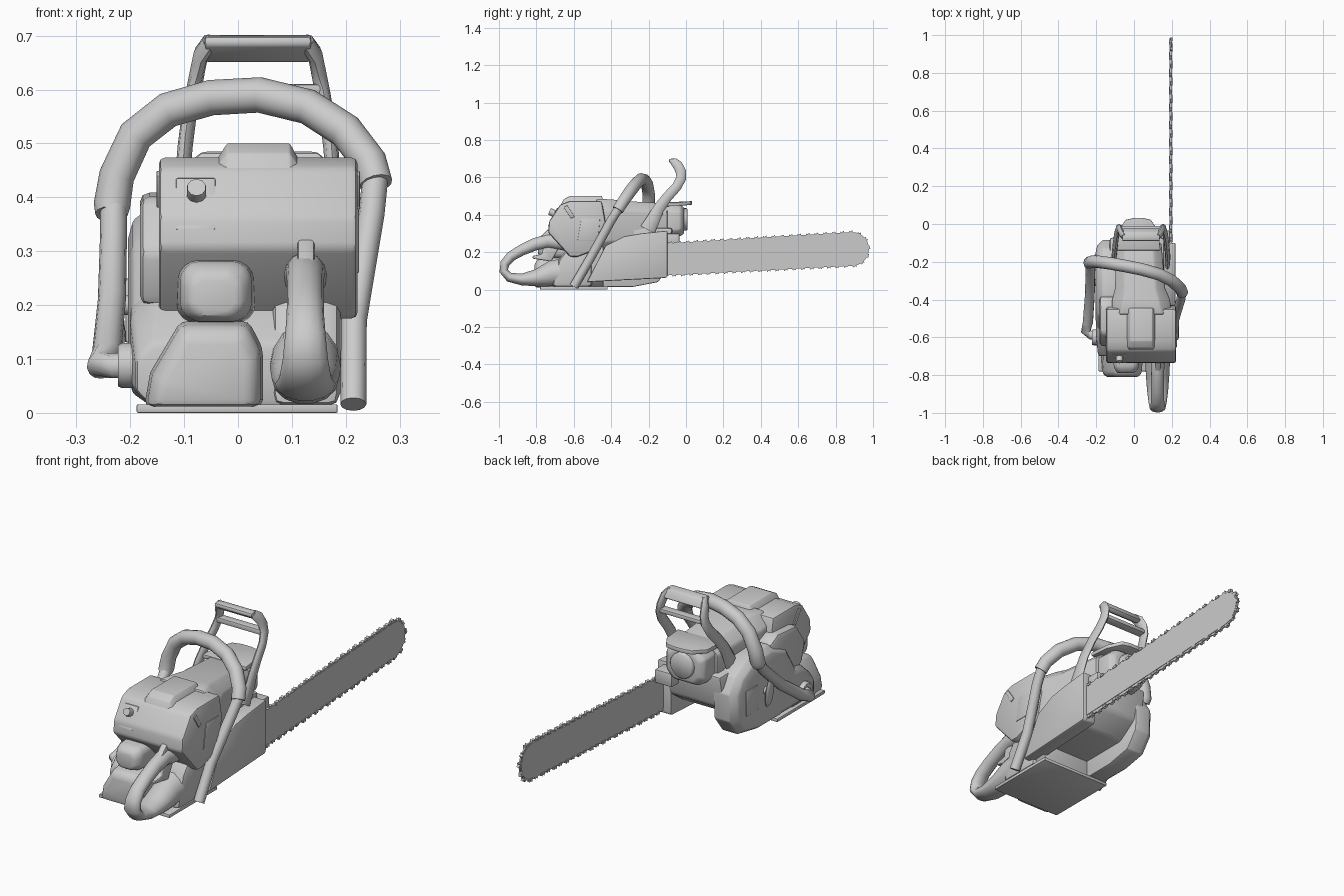
import bpy, bmesh, math
from mathutils import Vector


def loft(name, rings, bevel=0.0, segs=2, angle=35):
    """Skin a row of matching rings, cap the ends, round the hard edges."""
    bm = bmesh.new()
    vs = [[bm.verts.new(p) for p in r] for r in rings]
    n = len(vs[0])
    for a, b in zip(vs, vs[1:]):
        for i in range(n):
            bm.faces.new((a[i], a[(i + 1) % n], b[(i + 1) % n], b[i]))
    bm.faces.new(vs[0])
    bm.faces.new(vs[-1])
    bmesh.ops.recalc_face_normals(bm, faces=bm.faces)
    if bevel:
        hard = [e for e in bm.edges if e.calc_face_angle(0) > 0.45]
        bmesh.ops.bevel(bm, geom=hard, offset=bevel, segments=segs, profile=0.5,
                        affect='EDGES', clamp_overlap=True)
    me = bpy.data.meshes.new(name)
    bm.to_mesh(me)
    bm.free()
    me.shade_smooth()
    me.set_sharp_from_angle(angle=math.radians(angle))
    ob = bpy.data.objects.new(name, me)
    bpy.context.collection.objects.link(ob)
    return ob


def side(name, prof, x0, x1, bevel=0.01):
    """Side (y, z) profile extruded along x."""
    return loft(name, [[(x, y, z) for y, z in prof] for x in (x0, x1)], bevel)


def box(name, x0, x1, y0, y1, z0, z1, bevel=0.006):
    return side(name, [(y0, z0), (y1, z0), (y1, z1), (y0, z1)], x0, x1, bevel)


def octa(y, x0, x1, z0, z1, c):
    """Chamfered rectangle facing y."""
    return [(x0 + c, y, z0), (x1 - c, y, z0), (x1, y, z0 + c), (x1, y, z1 - c),
            (x1 - c, y, z1), (x0 + c, y, z1), (x0, y, z1 - c), (x0, y, z0 + c)]


def sweep(name, pts, ref, sides=12):
    """Sweep an ellipse along (x, y, z, r_ref, r_other) points; ref fixes the first axis."""
    P = [Vector(p[:3]) for p in pts]
    ref, rings = Vector(ref), []
    for i, p in enumerate(P):
        t = (P[min(i + 1, len(P) - 1)] - P[max(i - 1, 0)]).normalized()
        u = (ref - t * ref.dot(t)).normalized()
        w = t.cross(u)
        a, b = pts[i][3:5]
        rings.append([p + u * a * math.cos(k * math.tau / sides) + w * b * math.sin(k * math.tau / sides)
                      for k in range(sides)])
    return loft(name, rings, angle=50)


def disc(name, c, axis, r, h, sides=20):
    c, d = Vector(c), Vector(axis) * h / 2
    r2 = r * 0.92
    return sweep(name, [(*(c - d), r, r), (*(c + d * 0.6), r, r), (*(c + d), r2, r2)],
                 (0, 0, 1), sides)


def bar_outline(r, lo, hi, y0):
    """Guide bar side shape with a round nose of radius r."""
    arc = [math.pi * i / 14 for i in range(15)]
    return [(y0, lo)] + [(0.888 + r * math.sin(a), 0.217 - r * math.cos(a)) for a in arc] + [(y0, hi)]


# guide bar and chain band
side("guide_bar", bar_outline(0.083, 0.082, 0.238, -0.3), 0.189, 0.201, 0)
edge = bar_outline(0.09, 0.075, 0.246, -0.12)
side("chain_band", edge, 0.1915, 0.1985, 0)

# chain cutters spaced along the band
path = [Vector((0, y, z)) for y, z in edge]
carry, k = 0.01, 0
for a, b in zip(path, path[1:]):
    d, L = (b - a).normalized(), (b - a).length
    n = Vector((0, d.z, -d.y))
    while carry < L:
        p = a + d * carry
        q = [p - d * 0.012 - n * 0.006, p + d * 0.012 - n * 0.006, p + d * 0.009 + n * 0.008,
             p + d * 0.004 + n * 0.003, p - d * 0.008 + n * 0.009]
        off = 0.002 if k % 2 else -0.002
        side("chain_cutter", [(v.y, v.z) for v in q], 0.188 + off, 0.202 + off, 0)
        carry += 0.046
        k += 1
    carry -= L

# clutch cover on the right
cover = [(-0.53, 0.04), (-0.11, 0.062), (-0.1, 0.07), (-0.1, 0.315), (-0.24, 0.3), (-0.33, 0.285), (-0.43, 0.235)]
side("clutch_cover", cover, 0.15, 0.22, 0.014)
box("bumper_spike_mount", 0.1, 0.19, -0.12, -0.035, 0.235, 0.3)

# crankcase, base and fuel tank
side("crankcase", [(-0.6, 0.1), (-0.2, 0.1), (-0.1, 0.17), (-0.07, 0.33), (-0.6, 0.33)], -0.13, 0.16, 0.015)
box("base_plate", -0.188, 0.185, -0.78, -0.42, 0.0, 0.016, 0.003)
loft("rear_case", [octa(-0.7, -0.19, 0.17, 0.01, 0.13, 0.03), octa(-0.6, -0.2, 0.18, 0.01, 0.22, 0.04),
                   octa(-0.44, -0.2, 0.18, 0.01, 0.26, 0.04)], 0.012)
tank = [(-0.174, 0.012), (0.046, 0.012), (0.046, 0.12), (0.02, 0.17), (-0.107, 0.17), (-0.163, 0.075)]
loft("fuel_tank", [[(-0.063 + (x + 0.063) * s, y, 0.012 + (z - 0.012) * h) for x, z in tank]
                   for y, s, h in [(-0.81, 0.78, 0.8), (-0.79, 0.95, 0.95), (-0.72, 1, 1), (-0.55, 1, 1)]], 0.012)
loft("intake_bulb", [octa(-0.79, -0.09, 0.005, 0.178, 0.258, 0.02), octa(-0.76, -0.107, 0.025, 0.17, 0.28, 0.022),
                     octa(-0.6, -0.115, 0.033, 0.165, 0.29, 0.02)], 0.012)
disc("fuel_cap", (-0.205, -0.6, 0.088), (-1, 0, 0), 0.042, 0.035)

# starter housing on the left: rounded shell stepping inward
shell = [(-0.13, 0.32), (-0.085, 0.25), (-0.09, 0.12), (-0.15, 0.04), (-0.28, 0.015), (-0.45, 0.015), (-0.56, 0.06),
         (-0.58, 0.2), (-0.5, 0.33), (-0.38, 0.38), (-0.22, 0.37)]
loft("starter_housing", [[(x, -0.32 + (y + 0.32) * s, 0.19 + (z - 0.19) * s) for y, z in shell]
                         for x, s in [(-0.085, 1), (-0.165, 1), (-0.195, 0.88), (-0.204, 0.7)]], 0.006)
box("starter_vent", -0.209, -0.195, -0.25, -0.16, 0.13, 0.25, 0.005)
side("left_upper_cover", [(-0.62, 0.2), (-0.4, 0.2), (-0.38, 0.38), (-0.44, 0.41), (-0.58, 0.4), (-0.65, 0.3)],
     -0.182, -0.1, 0.018)
sweep("starter_pull_handle", [(-0.214, -0.31, 0.13, 0.006, 0.012), (-0.219, -0.31, 0.15, 0.01, 0.022),
      (-0.225, -0.31, 0.2, 0.011, 0.03), (-0.231, -0.31, 0.25, 0.009, 0.022), (-0.234, -0.31, 0.27, 0.005, 0.01)], (1, 0, 0))
disc("starter_rope_socket", (-0.205, -0.31, 0.2), (-1, 0, 0), 0.018, 0.03, 12)

# air filter cover with raised centre
prof = [(-0.738, 0.305), (-0.732, 0.365), (-0.672, 0.455), (-0.62, 0.474), (-0.45, 0.474), (-0.43, 0.36),
        (-0.46, 0.22), (-0.58, 0.175), (-0.62, 0.175)]
side("filter_cover", prof, -0.147, 0.222, 0.012)
low = [(-0.69, 0.4), (-0.65, 0.46), (-0.61, 0.472), (-0.45, 0.472), (-0.42, 0.4)]
high = [(-0.69, 0.41), (-0.655, 0.482), (-0.62, 0.5), (-0.45, 0.5), (-0.42, 0.41)]
loft("filter_cover_ridge", [[(x, y, z) for y, z in p] for x, p in
                            [(-0.038, low), (-0.02, high), (0.096, high), (0.112, low)]], 0.003)
for s in (-1, 1):
    c = 0.0375 + s * 0.184
    side("cover_latch", [(-0.655, 0.44), (-0.635, 0.45), (-0.595, 0.39), (-0.615, 0.38)], c - 0.005, c + 0.005, 0.003)
    side("cover_side_panel", [(-0.58, 0.26), (-0.47, 0.26), (-0.46, 0.38), (-0.56, 0.38)], c - 0.003, c + 0.003, 0.002)
side("knob_plate", [(-0.738, 0.34), (-0.69, 0.436), (-0.66, 0.43), (-0.68, 0.34)], -0.115, -0.042, 0.003)
disc("cover_knob", (-0.077, -0.712, 0.41), (0, -0.9, 0.43), 0.019, 0.04, 10)

# cylinder shroud and muffler
loft("cylinder_shroud", [octa(-0.48, -0.12, 0.2, 0.2, 0.485, 0.05), octa(-0.4, -0.115, 0.19, 0.2, 0.482, 0.06),
                         octa(-0.34, -0.1, 0.165, 0.2, 0.474, 0.05), octa(-0.1, -0.095, 0.145, 0.27, 0.46, 0.045)], 0.01)
loft("muffler", [octa(-0.12, -0.085, 0.13, 0.28, 0.45, 0.03), octa(-0.03, -0.08, 0.125, 0.285, 0.45, 0.035),
                 octa(-0.01, -0.06, 0.1, 0.3, 0.44, 0.035)], 0.008)
disc("muffler_cap", (0.022, -0.005, 0.375), (0, 1, 0), 0.06, 0.025)
lip = [(-0.09, -0.14), (-0.085, -0.04), (-0.045, 0.022), (0.0, 0.032), (0.05, 0.032), (0.09, 0.022), (0.13, -0.04), (0.14, -0.14)]
loft("heat_shield", [[(x, y, z + max(0, y + 0.04) * 0.12) for x, y in lip] for z in (0.445, 0.465)], 0.004)

# front wrap handle: thick grip, thinner legs
sweep("front_handle_grip", [(-0.235, -0.215, 0.368, 0.03, 0.03), (-0.234, -0.205, 0.385, 0.034, 0.034),
      (-0.225, -0.2, 0.44, 0.033, 0.033), (-0.19, -0.2, 0.515, 0.033, 0.033), (-0.13, -0.208, 0.562, 0.033, 0.033),
      (-0.05, -0.222, 0.585, 0.033, 0.033), (0.04, -0.24, 0.59, 0.033, 0.033), (0.13, -0.265, 0.568, 0.033, 0.033),
      (0.2, -0.3, 0.523, 0.033, 0.033), (0.245, -0.34, 0.465, 0.032, 0.032), (0.256, -0.365, 0.425, 0.031, 0.031)],
      (0, 1, 0))
sweep("front_handle_right_leg", [(0.255, -0.355, 0.44, 0.024, 0.024), (0.248, -0.4, 0.37, 0.024, 0.024),
      (0.228, -0.465, 0.25, 0.024, 0.024), (0.215, -0.51, 0.17, 0.024, 0.024), (0.214, -0.6, 0.016, 0.024, 0.024)], (1, 0, 0))
sweep("front_handle_left_leg", [(-0.231, -0.2, 0.4, 0.025, 0.025), (-0.231, -0.25, 0.33, 0.025, 0.025),
      (-0.234, -0.38, 0.21, 0.026, 0.026), (-0.244, -0.52, 0.11, 0.027, 0.027), (-0.255, -0.568, 0.088, 0.026, 0.026),
      (-0.23, -0.588, 0.088, 0.024, 0.024), (-0.18, -0.588, 0.088, 0.024, 0.024)], (0, 0.75, -0.66))

# hand guard: flat curved frame, arms joined by bars
arm = [(-0.068, 0.688), (-0.045, 0.665), (-0.027, 0.63), (-0.026, 0.595), (-0.05, 0.55), (-0.1, 0.495),
       (-0.145, 0.435), (-0.175, 0.375), (-0.205, 0.32)]
half = [0.09, 0.106, 0.113, 0.12, 0.128, 0.135, 0.14, 0.142, 0.14]
wide = [0.02, 0.027, 0.028, 0.027, 0.026, 0.027, 0.03, 0.036, 0.042]
for s in (-1, 1):
    sweep("hand_guard_arm", [(0.037 + s * h, y, z, 0.014, w) for (y, z), h, w in zip(arm, half, wide)], (1, 0, 0), 8)
side("hand_guard_top_bar", [(-0.092, 0.682), (-0.045, 0.65), (-0.022, 0.66), (-0.045, 0.695), (-0.07, 0.701), (-0.09, 0.698)],
     -0.062, 0.136, 0.006)
side("hand_guard_middle_bar", [(-0.05, 0.585), (-0.01, 0.59), (-0.01, 0.61), (-0.05, 0.61)], -0.08, 0.155, 0.005)

# rear handle loop, widening into its base
loop = [(-0.56, 0.23, 0.055, 0.045), (-0.66, 0.255, 0.042, 0.045), (-0.74, 0.26, 0.036, 0.038), (-0.81, 0.241, 0.034, 0.034),
        (-0.88, 0.21, 0.034, 0.03), (-0.935, 0.178, 0.035, 0.028), (-0.968, 0.14, 0.038, 0.026), (-0.975, 0.1, 0.042, 0.024),
        (-0.945, 0.066, 0.048, 0.026), (-0.88, 0.054, 0.056, 0.032), (-0.8, 0.062, 0.062, 0.047), (-0.72, 0.085, 0.066, 0.07),
        (-0.6, 0.1, 0.066, 0.08)]
sweep("rear_handle", [(0.125, y, z, a, b) for y, z, a, b in loop], (1, 0, 0), 14)
side("rear_handle_base", [(-0.72, 0.012), (-0.5, 0.012), (-0.5, 0.24), (-0.62, 0.24), (-0.68, 0.16)], 0.062, 0.19, 0.025)
side("throttle_trigger", [(-0.82, 0.165), (-0.72, 0.15), (-0.67, 0.24), (-0.76, 0.25), (-0.77, 0.19), (-0.82, 0.18)],
     0.113, 0.138, 0.006)
side("throttle_lockout", [(-0.83, 0.255), (-0.77, 0.29), (-0.735, 0.325), (-0.72, 0.31), (-0.72, 0.26)], 0.11, 0.142, 0.008)
